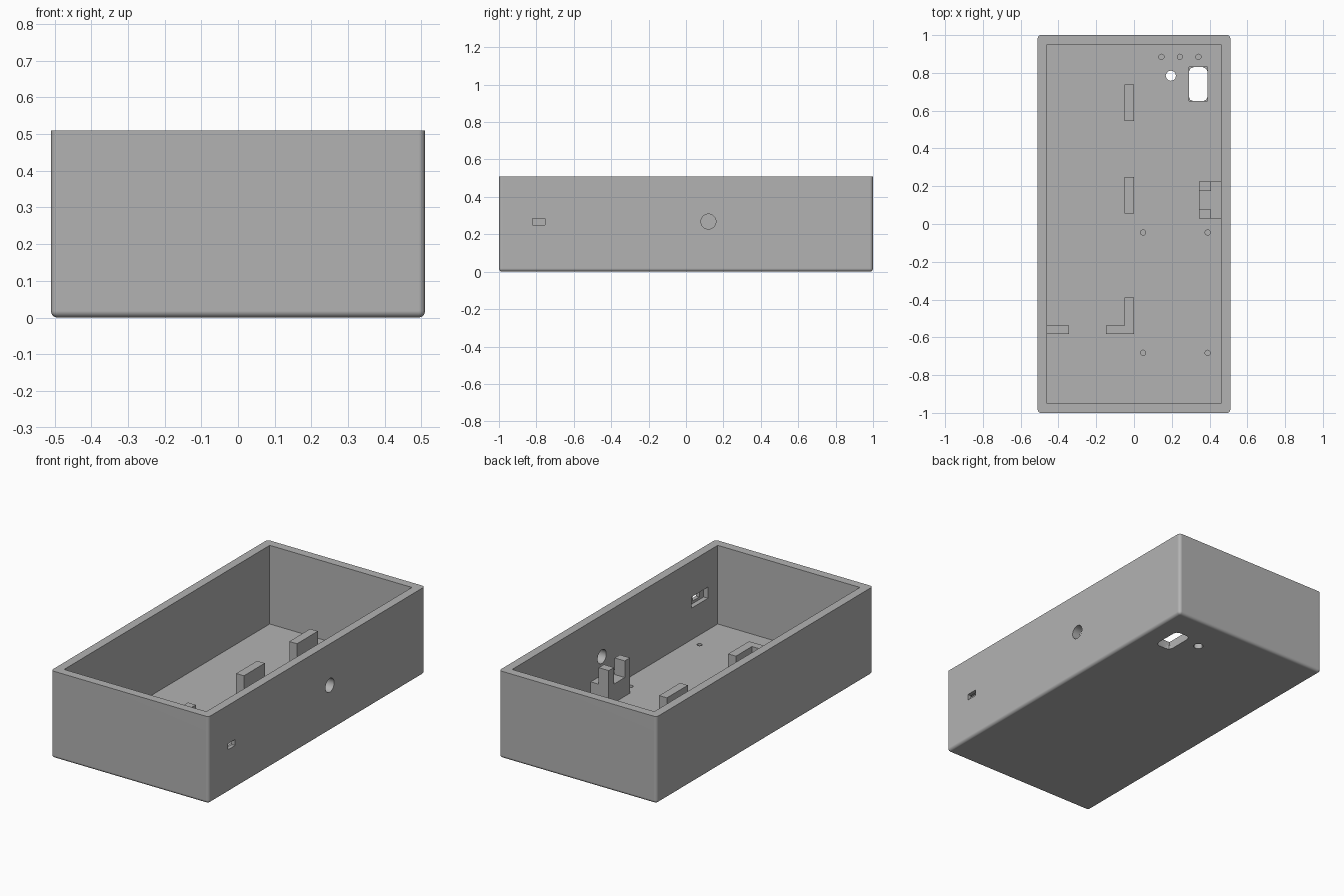
import bpy, bmesh
from math import pi

if "Cube" in bpy.data.objects:
    bpy.data.objects.remove(bpy.data.objects["Cube"], do_unlink=True)

grey = bpy.data.materials.new("plain grey")
grey.use_nodes = True
colour = (0.45, 0.45, 0.45, 1)
grey.diffuse_color = colour
grey.node_tree.nodes["Principled BSDF"].inputs["Base Color"].default_value = colour

FLOOR, TOP = 0.05, 0.51


def finish(name, bm):
    mesh = bpy.data.meshes.new(name)
    bmesh.ops.recalc_face_normals(bm, faces=bm.faces)
    bm.to_mesh(mesh)
    bm.free()
    mesh.materials.append(grey)
    ob = bpy.data.objects.new(name, mesh)
    bpy.context.collection.objects.link(ob)
    return ob


def box_mesh(x, y, z):
    bm = bmesh.new()
    bmesh.ops.create_cube(bm, size=1)
    for v in bm.verts:
        v.co = [r[1] if c > 0 else r[0] for c, r in zip(v.co, (x, y, z))]
    return bm


def box(name, x, y, z):
    return finish(name, box_mesh(x, y, z))


def cylinder(name, centre, radius, depth, sides=32, along_x=False):
    bpy.ops.mesh.primitive_cylinder_add(
        vertices=sides, radius=radius, depth=depth, location=centre,
        rotation=(0, pi / 2 if along_x else 0, 0))
    ob = bpy.context.object
    ob.name = name
    ob.data.materials.append(grey)
    return ob


def activate(ob):
    bpy.ops.object.select_all(action='DESELECT')
    ob.select_set(True)
    bpy.context.view_layer.objects.active = ob


def cut(ob, cutter):
    mod = ob.modifiers.new("cut", 'BOOLEAN')
    mod.operation, mod.solver, mod.object = 'DIFFERENCE', 'EXACT', cutter
    activate(ob)
    bpy.ops.object.modifier_apply(modifier=mod.name)
    bpy.data.objects.remove(cutter, do_unlink=True)


# Outer shell, rounded everywhere except around the open rim
bm = box_mesh((-0.51, 0.51), (-1, 1), (0, TOP))
rounded = [e for e in bm.edges if min(v.co.z for v in e.verts) < 0.1]
bmesh.ops.bevel(bm, geom=rounded, offset=0.018, segments=5, profile=0.5, affect='EDGES')
case = finish("case", bm)
cut(case, box("cavity", (-0.46, 0.46), (-0.95, 0.95), (FLOOR, 1)))

# Side openings: round switch hole, and a small port with an inner recess
cut(case, cylinder("switch_hole", (0.5, 0.12, 0.268), 0.04, 0.2, along_x=True))
cut(case, box("port_recess", (0.4, 0.488), (-0.86, -0.71), (0.235, 0.30)))
cut(case, box("port_slot", (0.4, 0.6), (-0.82, -0.755), (0.25, 0.285)))

# Floor window with clipped corners, under a shallow rectangular recess
bm = box_mesh((0.29, 0.39), (0.65, 0.83), (-0.1, 0.1))
upright = [e for e in bm.edges if abs(e.verts[0].co.z - e.verts[1].co.z) > 0.1]
bmesh.ops.bevel(bm, geom=upright, offset=0.026, segments=2, profile=0.5, affect='EDGES')
cut(case, finish("window", bm))
cut(case, box("window_recess", (0.29, 0.39), (0.65, 0.83), (0.025, 0.1)))
cut(case, cylinder("sensor_hole", (0.195, 0.785, 0), 0.027, 0.3, sides=12))

# Blind pilot holes in the floor
pilots = [(x, 0.885) for x in (0.145, 0.243, 0.341)]
pilots += [(x, y) for x in (0.048, 0.39) for y in (-0.045, -0.682)]
for x, y in pilots:
    cut(case, cylinder("pilot_hole", (x, y, FLOOR), 0.014, 0.05, sides=16))

activate(case)
bpy.ops.object.shade_smooth_by_angle(angle=pi / 6)
weighted = case.modifiers.new("even_shading", 'WEIGHTED_NORMAL')
weighted.keep_sharp = True

# Upright ribs along the middle and a corner stop
RIB = (FLOOR - 0.01, 0.212)
box("back_rib", (-0.05, 0), (0.545, 0.738), RIB)
box("middle_rib", (-0.05, 0), (0.055, 0.248), RIB)
box("side_stop", (-0.47, -0.345), (-0.583, -0.538), RIB)
corner = bmesh.new()
outline = [(-0.148, -0.583), (0, -0.583), (0, -0.39),
           (-0.05, -0.39), (-0.05, -0.538), (-0.148, -0.538)]
base = corner.faces.new([corner.verts.new((x, y, RIB[0])) for x, y in outline])
raised = bmesh.ops.extrude_face_region(corner, geom=[base], use_keep_orig=True)
for v in raised["geom"]:
    if isinstance(v, bmesh.types.BMVert):
        v.co.z = RIB[1]
finish("corner_stop", corner)

# Switch bracket: low block with two prongs
box("bracket_block", (0.343, 0.47), (0.028, 0.224), (FLOOR - 0.01, 0.16))
for name, y in (("front_prong", (0.028, 0.076)), ("back_prong", (0.176, 0.224))):
    box(name, (0.343, 0.408), y, (0.15, 0.257))
